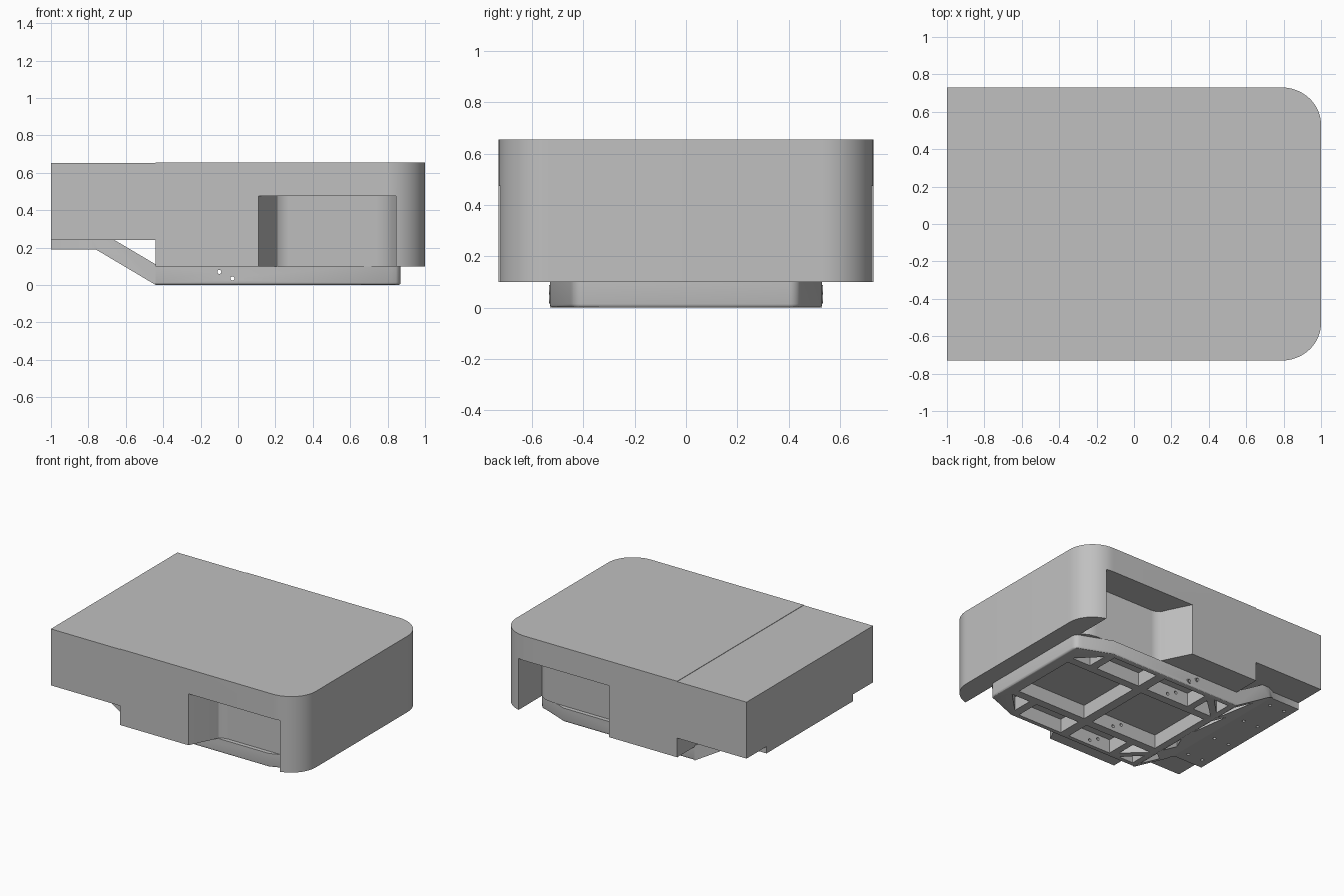
import bpy, bmesh, math

cube = bpy.data.objects.get("Cube")
if cube:
    bpy.data.objects.remove(cube, do_unlink=True)

GREY = (0.53, 0.53, 0.53, 1.0)
mat = bpy.data.materials.new("plain grey")
mat.use_nodes = True
mat.diffuse_color = GREY
bsdf = mat.node_tree.nodes["Principled BSDF"]
bsdf.inputs["Base Color"].default_value = GREY
bsdf.inputs["Roughness"].default_value = 0.6


def add_object(name, bm):
    bmesh.ops.recalc_face_normals(bm, faces=bm.faces)
    mesh = bpy.data.meshes.new(name)
    bm.to_mesh(mesh)
    bm.free()
    mesh.materials.append(mat)
    obj = bpy.data.objects.new(name, mesh)
    bpy.context.collection.objects.link(obj)
    return obj


def extrude(name, points, lo, hi, axis="z", bevel=None):
    """Extrude a 2D outline along z (plan) or along y (side profile)."""
    place = (lambda a, b, h: (a, b, h)) if axis == "z" else (lambda a, b, h: (a, h, b))
    bm = bmesh.new()
    face = bm.faces.new([bm.verts.new(place(a, b, lo)) for a, b in points])
    top = bmesh.ops.extrude_face_region(bm, geom=[face], use_keep_orig=True)["geom"]
    for v in top:
        if isinstance(v, bmesh.types.BMVert):
            v.co = place(v.co.x, v.co.y if axis == "z" else v.co.z, hi)
    bmesh.ops.recalc_face_normals(bm, faces=bm.faces)
    if bevel:
        width, rule = bevel
        edges = [e for e in bm.edges if rule(e)]
        bmesh.ops.bevel(bm, geom=edges, offset=width, segments=3, profile=0.5, affect="EDGES")
    return add_object(name, bm)


def cylinder(name, x, y, z, radius, depth, along_y=False):
    bm = bmesh.new()
    bmesh.ops.create_cone(bm, cap_ends=True, segments=16, radius1=radius,
                          radius2=radius, depth=depth)
    if along_y:
        for v in bm.verts:
            v.co.y, v.co.z = v.co.z, -v.co.y
    bmesh.ops.translate(bm, vec=(x, y, z), verts=bm.verts)
    return add_object(name, bm)


def cut(obj, cutters):
    for c in cutters:
        c.hide_render = True
        mod = obj.modifiers.new("cut", "BOOLEAN")
        mod.operation, mod.solver, mod.object = "DIFFERENCE", "EXACT", c
    graph = bpy.context.evaluated_depsgraph_get()
    mesh = bpy.data.meshes.new_from_object(obj.evaluated_get(graph))
    obj.modifiers.clear()
    obj.data = mesh
    for c in cutters:
        bpy.data.objects.remove(c, do_unlink=True)


def smooth(obj):
    bpy.ops.object.select_all(action="DESELECT")
    obj.select_set(True)
    bpy.context.view_layer.objects.active = obj
    bpy.ops.object.shade_smooth_by_angle(angle=math.radians(30))


def flip(points):
    return [(x, -y) for x, y in points]


def arc(cx, cy, rx, ry, start, end, steps):
    angles = [math.radians(start + (end - start) * i / steps) for i in range(steps + 1)]
    return [(cx + rx * math.cos(a), cy + ry * math.sin(a)) for a in angles]


def box(x0, x1, y0, y1):
    return [(x0, y0), (x1, y0), (x1, y1), (x0, y1)]


# Main housing: square at one end, rounded corners at the other
half = [(-1, -0.73)] + arc(0.79, -0.53, 0.21, 0.2, -90, 0, 14)
housing = extrude("housing", half + flip(half)[::-1], 0.1, 0.655)

# Side recesses, the raised underside and the shallow step in the lid
recess = [(0.11, 0.73), (0.11, 0.8), (0.845, 0.8), (0.845, 0.455), (0.82, 0.475),
          (0.79, 0.49), (0.74, 0.5), (0.27, 0.5), (0.235, 0.507), (0.21, 0.525), (0.195, 0.56)]
cut(housing, [
    extrude("recess_cutter", recess, 0, 0.475),
    extrude("recess_cutter", flip(recess), 0, 0.475),
    extrude("underside_cutter", box(-1.1, -0.44, -1, 1), 0, 0.24),
    extrude("lid_step_cutter", box(-1.1, -0.44, -1, 1), 0.652, 0.8),
])
smooth(housing)

# Undercarriage frame with chamfered corners and a rounded lower edge
side = [(-0.44, -0.53), (0.62, -0.53), (0.82, -0.45)] + arc(0.82, -0.4, 0.05, 0.05, -60, 0, 5)


def lower_edge(e):
    a, b = (v.co for v in e.verts)
    return a.z < 0.001 and b.z < 0.001 and (a.x > -0.43 or b.x > -0.43)


frame = extrude("undercarriage_frame", side + flip(side)[::-1], 0, 0.1,
                bevel=(0.014, lower_edge))

# Openings between the ribs: two central bays, outer bays and corner triangles
openings = [box(0.22, 0.78, -0.25, 0.25), box(-0.39, 0.15, -0.25, 0.25)]
outer = [
    box(0.22, 0.58, 0.31, 0.49),
    box(-0.2, 0.15, 0.31, 0.49),
    [(-0.4, 0.31), (-0.25, 0.31), (-0.25, 0.45)],
    [(-0.4, 0.37), (-0.28, 0.49), (-0.4, 0.49)],
    [(0.64, 0.31), (0.79, 0.31), (0.64, 0.46)],
]
for cell in outer:
    openings += [cell, flip(cell)]
cutters = [extrude("opening_cutter", o, -0.1, 0.2) for o in openings]

# Pairs of bolt holes through the side rails and the long ribs
bolts = [(-0.1, 0.07), (-0.03, 0.035)]
for x, z in bolts:
    for y in (-0.51, -0.28, 0.28, 0.51):
        cutters.append(cylinder("bolt_cutter", x, y, z, 0.011, 0.12, True))
cut(frame, cutters)
smooth(frame)

# Sloping ramp and flat tail plate
profile = [(-0.44, 0), (-0.76, 0.19), (-1, 0.19), (-1, 0.24), (-0.66, 0.24), (-0.44, 0.11)]
tail = extrude("ramp_and_tail_plate", profile, -0.53, 0.53, axis="y")
cutters = []
for s in (-1, 1):
    for tri in ([(-0.46, 0.31), (-0.46, 0.48), (-0.62, 0.48)],
                [(-0.46, 0.06), (-0.46, 0.25), (-0.58, 0.25)]):
        cutters.append(extrude("ramp_cutter", [(x, s * y) for x, y in tri], -0.1, 0.5))
    # Tapered sides of the tail
    cutters.append(extrude("taper_cutter", [(-0.72, s * 0.53), (-0.78, s * 0.5), (-1.1, s * 0.5),
                                            (-1.1, s * 0.7), (-0.72, s * 0.7)], 0, 0.5))
    for x in (-0.94, -0.82):
        for y in (0.15, 0.42):
            cutters.append(cylinder("mount_cutter", x, s * y, 0.2, 0.011, 0.2))
cut(tail, cutters)
smooth(tail)

# Raised collars around the outer bolt holes
for s, label in ((-1, "front"), (1, "back")):
    for i, (x, z) in enumerate(bolts):
        collar = cylinder(f"bolt_collar_{label}_{i + 1}", x, s * 0.53, z, 0.018, 0.008, True)
        cut(collar, [cylinder("collar_cutter", x, s * 0.53, z, 0.011, 0.1, True)])
        smooth(collar)
